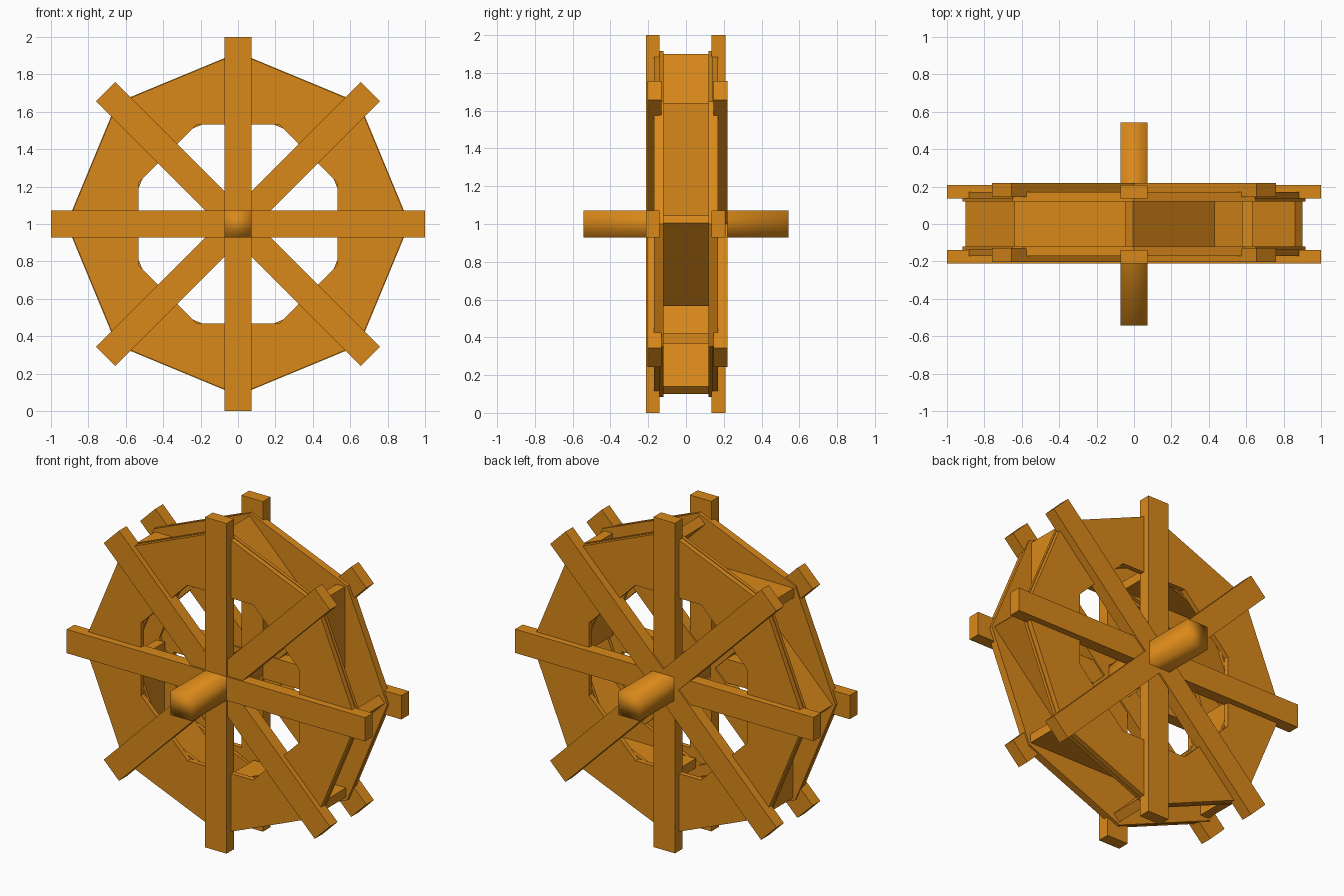
import bpy, bmesh, math
from math import sin, cos, pi
from mathutils import Matrix, Vector

if "Cube" in bpy.data.objects:
    bpy.data.objects.remove(bpy.data.objects["Cube"])

wood = bpy.data.materials.new("wood")
wood.diffuse_color = (0.70, 0.25, 0.01, 1)
wood.use_nodes = True
wood.node_tree.nodes["Principled BSDF"].inputs["Base Color"].default_value = wood.diffuse_color
CENTRE = Matrix.Translation((0, 0, 1))


def finish(name, bm, matrix=CENTRE):
    bmesh.ops.recalc_face_normals(bm, faces=bm.faces)
    me = bpy.data.meshes.new(name)
    bm.to_mesh(me)
    bm.free()
    me.materials.append(wood)
    ob = bpy.data.objects.new(name, me)
    ob.matrix_world = matrix
    bpy.context.collection.objects.link(ob)
    return ob


def box(name, size, loc, angle=0.0):
    """Box placed relative to the hub, then turned clockwise (front view) about it."""
    bm = bmesh.new()
    bmesh.ops.create_cube(bm, size=1)
    bmesh.ops.scale(bm, vec=size, verts=bm.verts)
    bmesh.ops.translate(bm, vec=loc, verts=bm.verts)
    return finish(name, bm, CENTRE @ Matrix.Rotation(angle, 4, 'Y'))


def octagon_ring(name, r_out, r_in, turn, y0, y1):
    """Flat octagonal ring; the hole may be turned against the rim."""
    bm = bmesh.new()

    def loop(r, off):
        return [bm.verts.new((r * sin(i * pi / 4 + off), y0, r * cos(i * pi / 4 + off)))
                for i in range(8)]
    outer, inner = loop(r_out, 0), loop(r_in, turn)
    for i in range(8):
        j = (i + 1) % 8
        bm.faces.new((outer[i], outer[j], inner[i]))
        bm.faces.new((inner[i], outer[j], inner[j]))
    ext = bmesh.ops.extrude_face_region(bm, geom=bm.faces[:], use_keep_orig=True)
    moved = [g for g in ext["geom"] if isinstance(g, bmesh.types.BMVert)]
    bmesh.ops.translate(bm, vec=(0, y1 - y0, 0), verts=moved)
    return finish(name, bm)


# Square axle, softly shaded
axle = box("axle", (0.144, 1.085, 0.144), (0, 0, 0))
axle.data.polygons.foreach_set("use_smooth", [True] * 6)

# Crossed spoke beams on both sides; the diagonals sit slightly further back
for side, name in ((-1, "front"), (1, "back")):
    for i in range(4):
        y = side * 0.174 + (0.008 if i % 2 else -0.002)
        box(f"{name}_spoke_{i}", (0.144, 0.073, 2.0), (0, y, 0), i * pi / 4)

    # Octagonal side plates with a thin inner lining
    octagon_ring(f"{name}_rim", 0.913, 0.575, pi / 8, side * 0.14, side * 0.17)
    octagon_ring(f"{name}_rim_lining", 0.917, 0.611, 0, side * 0.12, side * 0.14)

# Slanted paddle boards between the plates
tip = Vector((-0.025, 0, 0.88))
along = Vector((1, 0, -1)).normalized()
length = 0.62
for i in range(8):
    bm = bmesh.new()
    bmesh.ops.create_cube(bm, size=1)
    bmesh.ops.scale(bm, vec=(length, 0.25, 0.056), verts=bm.verts)
    bmesh.ops.transform(bm, verts=bm.verts,
                        matrix=Matrix.Translation(tip + along * length / 2)
                        @ Matrix.Rotation(pi / 4, 4, 'Y'))
    finish(f"paddle_{i}", bm, CENTRE @ Matrix.Rotation(i * pi / 4, 4, 'Y'))
